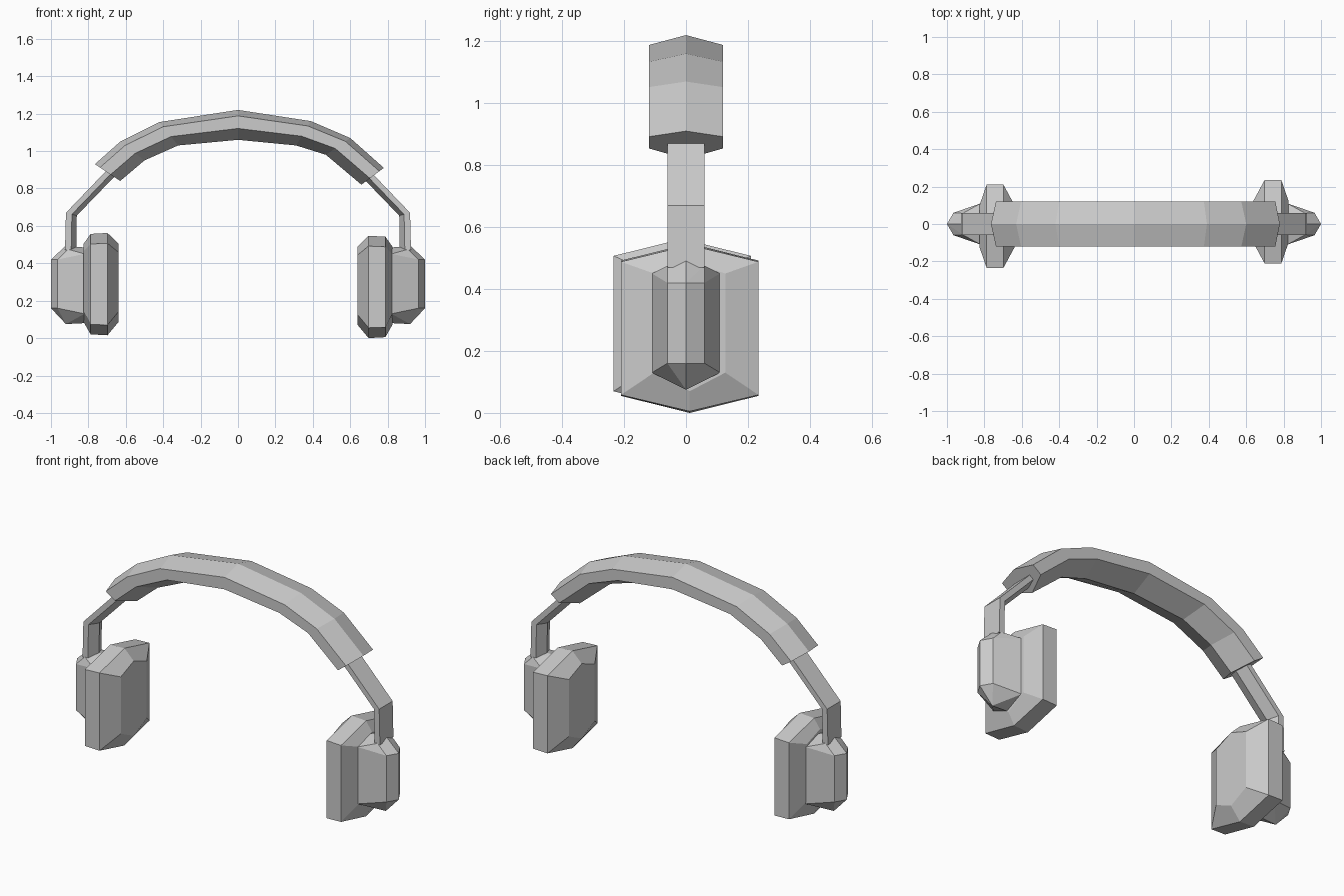
import bpy, bmesh
from mathutils import Matrix

if "Cube" in bpy.data.objects:
    bpy.data.objects.remove(bpy.data.objects["Cube"])


def make_object(name, bm):
    bmesh.ops.recalc_face_normals(bm, faces=bm.faces[:])
    mesh = bpy.data.meshes.new(name)
    bm.to_mesh(mesh)
    bm.free()
    obj = bpy.data.objects.new(name, mesh)
    bpy.context.collection.objects.link(obj)
    return obj


def loft(name, rings):
    """Skin a row of equal rings and cap both ends."""
    bm = bmesh.new()
    rows = [[bm.verts.new(p) for p in ring] for ring in rings]
    n = len(rows[0])
    for a, b in zip(rows, rows[1:]):
        for i in range(n):
            j = (i + 1) % n
            bm.faces.new((a[i], a[j], b[j], b[i]))
    bm.faces.new(rows[0])
    bm.faces.new(rows[-1])
    return make_object(name, bm)


def strip(name, outer, inner, section):
    """Section points are (y, t), with t running from outer to inner path."""
    return loft(name, [[(ox + (ix - ox) * t, y, oz + (iz - oz) * t) for y, t in section]
                       for (ox, oz), (ix, iz) in zip(outer, inner)])


def hexagon(x, half_y, low, z1, z2, high):
    return [(x, 0, high), (x, half_y, z2), (x, half_y, z1),
            (x, 0, low), (x, -half_y, z1), (x, -half_y, z2)]


# Headband: padded arch with ridged top and underside
strip("headband",
      [(-.765, .93), (-.63, 1.05), (-.42, 1.155), (0, 1.22), (.39, 1.16), (.60, 1.07), (.78, .91)],
      [(-.63, .84), (-.50, .95), (-.32, 1.03), (0, 1.06), (.31, 1.03), (.47, .98), (.66, .82)],
      [(0, 0), (.12, .2), (.12, .62), (0, 1), (-.12, .62), (-.12, .2)])

# Each side is built on the right; the left one is turned half way round z
for side, turn, lift in (("right", 0, 0), ("left", 3.14159265, .015)):
    # Slider arm between band and ear cup
    arm = strip(side + "_arm",
                [(.68, .92), (.92, .67), (.925, .47)],
                [(.63, .895), (.862, .655), (.865, .47)],
                [(.06, 0), (.06, .55), (0, 1), (-.06, .55), (-.06, 0)])

    # Ear cushion: hexagonal pad with bevelled faces
    cushion = loft(side + "_cushion", [
        hexagon(.64, .115, .07, .125, .445, .49),
        hexagon(.698, .222, 0, .055, .492, .547),
        hexagon(.788, .222, .005, .058, .488, .542),
        hexagon(.825, .115, .07, .13, .45, .49)])
    cushion.location = (0, -.012 if turn else .012, lift)

    # Outer housing tapering from cushion to a ridged outer edge
    points = hexagon(.82, .11, .08, .13, .45, .485)
    points += [(1.0, 0, .42), (1.0, 0, .16), (.92, 0, .075), (.925, 0, .49)]
    for y in (-.06, .06):
        points += [(.965, y, .42), (.965, y, .16), (.91, y, .475)]
    bm = bmesh.new()
    for p in points:
        bm.verts.new(p)
    bmesh.ops.convex_hull(bm, input=bm.verts[:])
    bmesh.ops.dissolve_limit(bm, angle_limit=.02, verts=bm.verts[:], edges=bm.edges[:])
    housing = make_object(side + "_housing", bm)

    for obj in (arm, cushion, housing):
        obj.data.transform(Matrix.Rotation(turn, 4, 'Z'))
